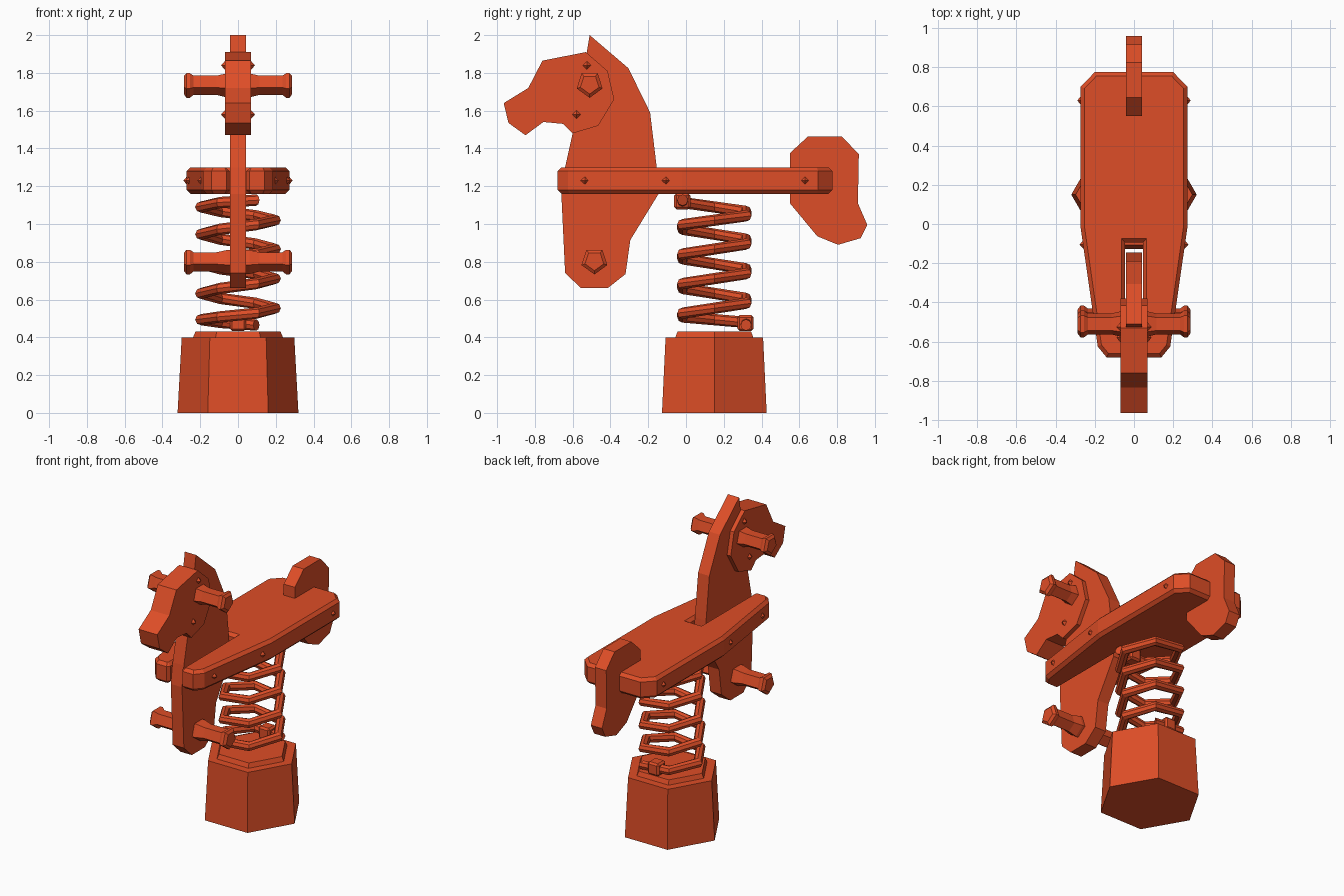
import bpy, bmesh
from math import sin, cos, pi, radians

cube = bpy.data.objects.get("Cube")
if cube:
    bpy.data.objects.remove(cube, do_unlink=True)

paint = bpy.data.materials.new("orange_red_paint")
paint.use_nodes = True
colour = (0.73, 0.075, 0.02, 1)
paint.diffuse_color = colour
paint.node_tree.nodes["Principled BSDF"].inputs["Base Color"].default_value = colour


def finish(name, bm):
    bmesh.ops.recalc_face_normals(bm, faces=bm.faces)
    mesh = bpy.data.meshes.new(name)
    bm.to_mesh(mesh)
    bm.free()
    mesh.materials.append(paint)
    obj = bpy.data.objects.new(name, mesh)
    bpy.context.collection.objects.link(obj)
    return obj


def loft(name, rings):
    """Skin closed rings of points and cap both ends."""
    bm = bmesh.new()
    loops = [[bm.verts.new(p) for p in ring] for ring in rings]
    n = len(loops[0])
    for a, b in zip(loops, loops[1:]):
        for i in range(n):
            j = (i + 1) % n
            bm.faces.new((a[i], a[j], b[j], b[i]))
    bm.faces.new(loops[0])
    bm.faces.new(loops[-1])
    return finish(name, bm)


def board(name, outline, half):
    """Upright plank from a side outline of (y, z) points."""
    return loft(name, [[(x, y, z) for y, z in outline] for x in (-half, half)])


def hexagon(r, z, cy=0.15):
    return [(r * cos(k * pi / 3), cy + r * sin(k * pi / 3), z) for k in range(6)]


# Ground block and the stepped plate on top
loft("base_block", [hexagon(0.32, 0), hexagon(0.298, 0.4)])
loft("base_plate", [hexagon(0.238, 0.4), hexagon(0.225, 0.43)])


# Six-sided coil spring with closed ends
def spring_height(k):
    keys = [(1, 0.465), (4.5, 0.515), (22.5, 0.985), (28.5, 1.125), (30, 1.13)]
    for (a, za), (b, zb) in zip(keys, keys[1:]):
        if k <= b:
            return za + (zb - za) * (k - a) / (b - a)


coils = []
for k in range(1, 30):
    turn = k * pi / 3
    ring = []
    for s in range(8):
        t = s * pi / 4
        r = 0.194 + 0.033 * cos(t)
        ring.append((r * cos(turn), 0.15 + r * sin(turn),
                     spring_height(k) + 0.03 * sin(t)))
    coils.append(ring)
loft("spring", coils)

# Clamps that hold the spring ends
for name, y, z in (("lower_clamp", 0.315, 0.475), ("upper_clamp", -0.02, 1.12)):
    bm = bmesh.new()
    bmesh.ops.create_cube(bm, size=0.085)
    bmesh.ops.bevel(bm, geom=bm.edges[:], offset=0.012, segments=1, affect='EDGES')
    bmesh.ops.translate(bm, verts=bm.verts, vec=(0, y, z))
    finish(name, bm)

# Forked seat board with chamfered rims
half = [(0.045, -0.095), (0.045, -0.66), (0.06, -0.68), (0.14, -0.68),
        (0.185, -0.625), (0.272, -0.02), (0.272, 0.70), (0.2, 0.775)]
plan = half + [(-x, y) for x, y in reversed(half)]
seat = loft("seat", [[(x, y, z) for x, y in plan] for z in (1.16, 1.30)])
bm = bmesh.new()
bm.from_mesh(seat.data)
rims = [e for e in bm.edges if abs(e.verts[0].co.z - e.verts[1].co.z) < 0.01]
bmesh.ops.bevel(bm, geom=rims, offset=0.02, segments=1, affect='EDGES')
bm.to_mesh(seat.data)
bm.free()

# Neck, head and tail boards
board("neck", [(-0.51, 2.0), (-0.305, 1.825), (-0.19, 1.59), (-0.155, 1.3),
               (-0.145, 1.16), (-0.295, 0.915), (-0.32, 0.735), (-0.415, 0.66),
               (-0.555, 0.66), (-0.64, 0.74), (-0.66, 1.16), (-0.64, 1.3),
               (-0.6, 1.48), (-0.525, 1.91)], 0.042)
board("head", [(-0.53, 1.91), (-0.76, 1.865), (-0.835, 1.72), (-0.965, 1.64),
               (-0.94, 1.535), (-0.85, 1.47), (-0.755, 1.54), (-0.65, 1.53),
               (-0.6, 1.48), (-0.465, 1.52), (-0.38, 1.66), (-0.415, 1.81)], 0.07)
board("tail", [(0.55, 1.375), (0.645, 1.463), (0.825, 1.463), (0.915, 1.37),
               (0.91, 1.11), (0.96, 0.995), (0.925, 0.925), (0.805, 0.89),
               (0.695, 0.935), (0.55, 1.11)], 0.042)

# Five-sided hand grips and foot pegs on each side
grip = [(0.03, 0.07), (0.06, 0.07), (0.115, 0.056), (0.235, 0.056),
        (0.255, 0.072), (0.273, 0.072), (0.287, 0.052)]
for side, sx in (("left", 1), ("right", -1)):
    for name, cy, cz in (("hand_grip", -0.51, 1.74), ("foot_peg", -0.485, 0.805)):
        rings = []
        for x, r in grip:
            angles = [radians(72 * k - 90) for k in range(5)]
            rings.append([(sx * x, cy + r * cos(a), cz + r * sin(a)) for a in angles])
        loft(side + "_" + name, rings)

    # Pointed bolt heads on the head and the seat rim
    bolts = [(0.07, -0.525, 1.84), (0.07, -0.58, 1.58), (0.196, -0.535, 1.23),
             (0.258, -0.105, 1.23), (0.27, 0.63, 1.23)]
    for i, (x, y, z) in enumerate(bolts):
        bm = bmesh.new()
        bmesh.ops.create_cone(bm, cap_ends=True, segments=4, radius1=0.033,
                              radius2=0, depth=0.03)
        for v in bm.verts:
            c = v.co.copy()
            v.co = (sx * (x + c.z + 0.005), y + c.x, z + c.y)
        finish(f"{side}_bolt_{i + 1}", bm)
